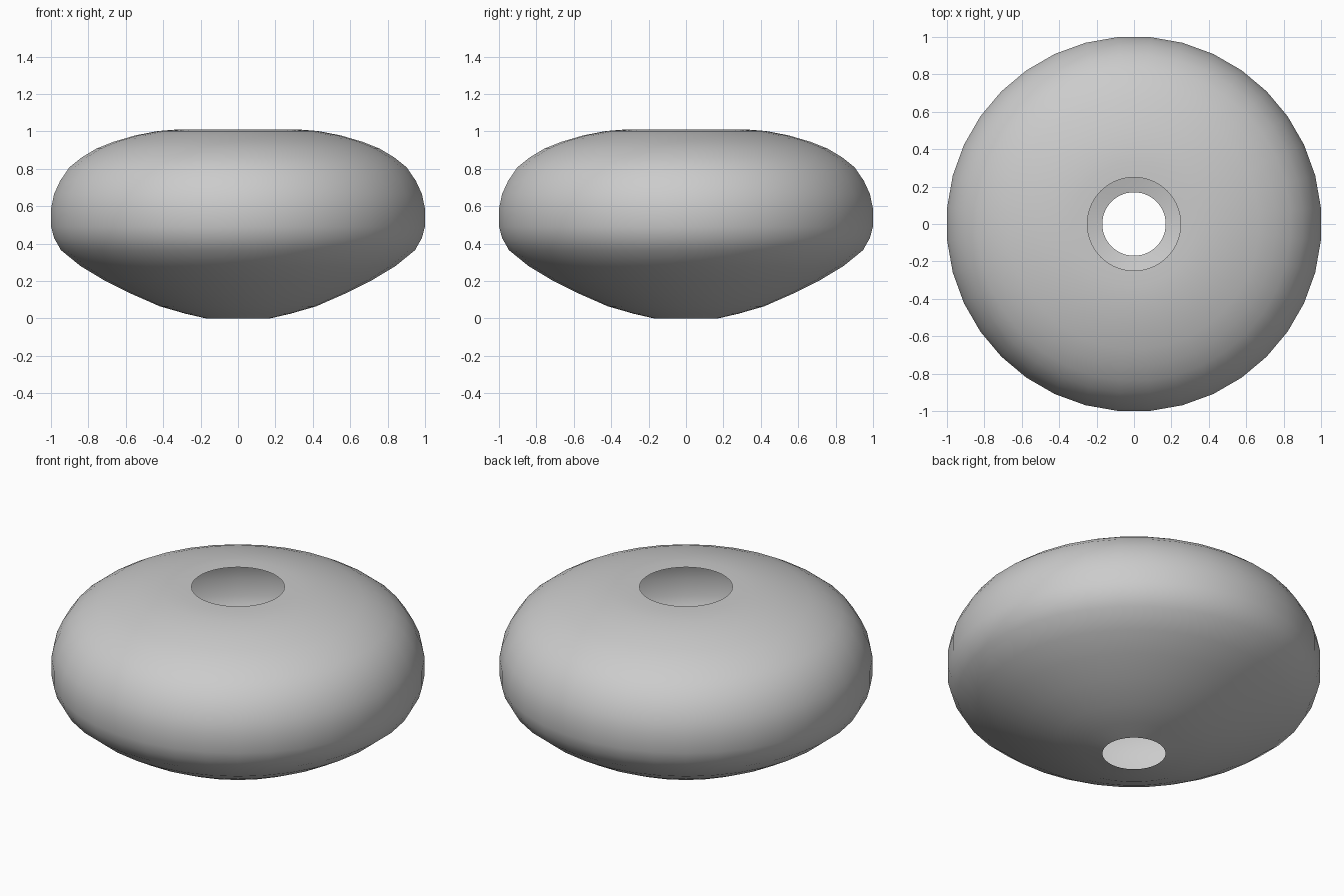
import bpy, bmesh, math

if "Cube" in bpy.data.objects:
    bpy.data.objects.remove(bpy.data.objects["Cube"])

SIDES = 36
# radius, height: from the small bottom opening up to the top opening
PROFILE = [(0.17, 0.0), (0.28, 0.025), (0.42, 0.065), (0.58, 0.135),
           (0.72, 0.205), (0.845, 0.28), (0.95, 0.365), (0.987, 0.43),
           (1.003, 0.49), (1.003, 0.59), (0.987, 0.665), (0.955, 0.735),
           (0.905, 0.808), (0.84, 0.86), (0.76, 0.908), (0.67, 0.944),
           (0.55, 0.979), (0.43, 1.002), (0.33, 1.01), (0.25, 1.01)]


def lathe(name, profile, sides):
    """Open surface of revolution around z."""
    bm = bmesh.new()
    rings = []
    for r, z in profile:
        ring = []
        for i in range(sides):
            a = 2 * math.pi * (i + 0.5) / sides
            ring.append(bm.verts.new((r * math.cos(a), r * math.sin(a), z)))
        rings.append(ring)
    for low, high in zip(rings, rings[1:]):
        for i in range(sides):
            j = (i + 1) % sides
            bm.faces.new((low[i], low[j], high[j], high[i]))
    for f in bm.faces:
        f.smooth = True
    mesh = bpy.data.meshes.new(name)
    bm.to_mesh(mesh)
    bm.free()
    obj = bpy.data.objects.new(name, mesh)
    bpy.context.collection.objects.link(obj)
    return obj


# Thin hollow squat shell, open at top and bottom
lathe("round_shade", PROFILE, SIDES)
